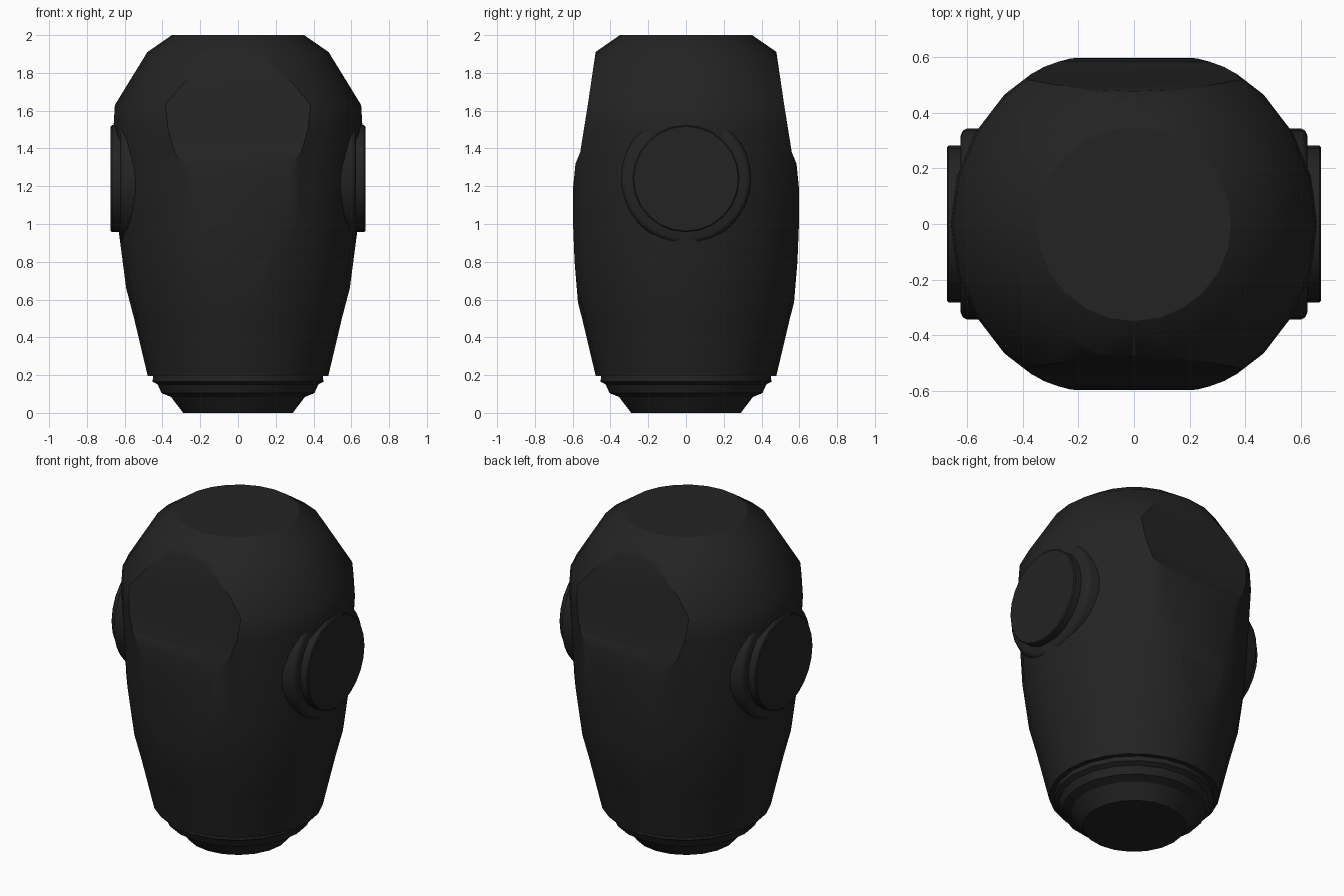
import bpy
import bmesh
from math import cos, sin, pi, radians
from mathutils import Matrix

cube = bpy.data.objects.get("Cube")
if cube:
    bpy.data.objects.remove(cube, do_unlink=True)

# Single near-black material
black = bpy.data.materials.new("matte_black")
black.use_nodes = True
colour = (0.017, 0.017, 0.017, 1)
black.diffuse_color = colour
shader = black.node_tree.nodes["Principled BSDF"]
shader.inputs["Base Color"].default_value = colour
shader.inputs["Roughness"].default_value = 0.7


def make_object(name, bm):
    bmesh.ops.recalc_face_normals(bm, faces=bm.faces[:])
    mesh = bpy.data.meshes.new(name)
    bm.to_mesh(mesh)
    bm.free()
    mesh.materials.append(black)
    obj = bpy.data.objects.new(name, mesh)
    bpy.context.collection.objects.link(obj)
    return obj


def revolve(name, profile, sides, matrix=Matrix()):
    """Closed solid turned around z from (radius, height) pairs."""
    bm = bmesh.new()
    rings = [[bm.verts.new((r * cos(2 * pi * i / sides), r * sin(2 * pi * i / sides), z))
              for i in range(sides)] for r, z in profile]
    for low, high in zip(rings, rings[1:]):
        for i in range(sides):
            j = (i + 1) % sides
            bm.faces.new((low[i], low[j], high[j], high[i]))
    bm.faces.new(rings[0][::-1])
    bm.faces.new(rings[-1])
    bm.transform(matrix)
    return make_object(name, bm)


def smooth(obj, angle):
    bpy.ops.object.select_all(action='DESELECT')
    obj.select_set(True)
    bpy.context.view_layer.objects.active = obj
    bpy.ops.object.shade_smooth_by_angle(angle=radians(angle))


# Main shell: turned form, flattened front and back by a side profile
shell = revolve("shell", [(0.478, 0.195), (0.55, 0.5), (0.592, 0.66), (0.63, 0.95),
                          (0.66, 1.5), (0.652, 1.63), (0.48, 1.91), (0.35, 2.0)], 24)

side = [(0.49, 0.1), (0.565, 0.5), (0.59, 0.8), (0.598, 1.0), (0.597, 1.2),
        (0.585, 1.32), (0.56, 1.38), (0.52, 1.63), (0.48, 1.9), (0.45, 2.1)]
outline = side + [(-y, z) for y, z in reversed(side)]
bm = bmesh.new()
face = bm.faces.new([bm.verts.new((-1, y, z)) for y, z in outline])
extruded = bmesh.ops.extrude_face_region(bm, geom=[face])["geom"]
bmesh.ops.translate(bm, vec=(2, 0, 0),
                    verts=[v for v in extruded if isinstance(v, bmesh.types.BMVert)])
cutter = make_object("side_profile_cutter", bm)
cutter.hide_render = True

trim = shell.modifiers.new("flatten", 'BOOLEAN')
trim.operation = 'INTERSECT'
trim.solver = 'EXACT'
trim.object = cutter
bpy.context.view_layer.objects.active = shell
bpy.ops.object.modifier_apply(modifier=trim.name)
bpy.data.objects.remove(cutter, do_unlink=True)
smooth(shell, 30)

# Stepped collar beneath the shell
collar = revolve("collar", [(0.29, 0), (0.355, 0.085), (0.405, 0.105), (0.425, 0.15),
                            (0.452, 0.165), (0.45, 0.2)], 20)
smooth(collar, 25)

# Rounded ring and flat cap on each side
for label, sign in (("left", 1), ("right", -1)):
    place = Matrix.Translation((0, 0, 1.24)) @ Matrix.Rotation(sign * pi / 2, 4, 'Y')
    ring = revolve(label + "_side_ring", [(0.345, 0.4), (0.345, 0.6), (0.336, 0.617),
                                          (0.318, 0.625)], 32, place)
    cap = revolve(label + "_side_cap", [(0.283, 0.4), (0.283, 0.668), (0.277, 0.674)],
                  24, place)
    smooth(ring, 40)
    smooth(cap, 30)
